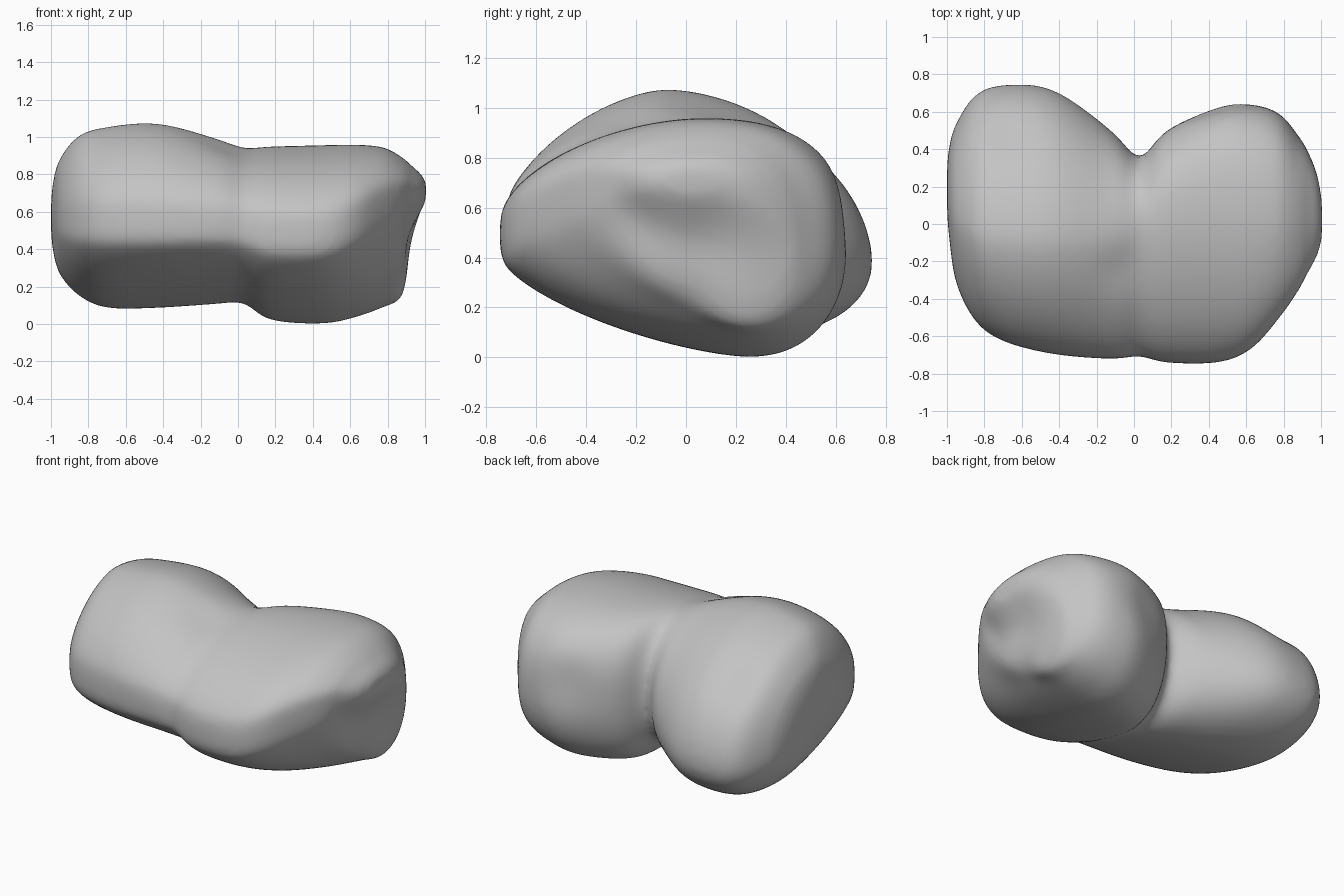
import bpy, bmesh, math
from mathutils import Vector

cube = bpy.data.objects.get("Cube")
if cube:
    bpy.data.objects.remove(cube)

# Cross-sections along x: x, front y, front z, back y, back z,
# bottom z, bottom y, top z, top y
SECTIONS = [
    (-1.0, .06, .6, .32, .52, .48, .2, .66, .15),
    (-.985, -.1, .57, .43, .45, .37, .24, .78, .08),
    (-.95, -.32, .55, .54, .42, .26, .26, .89, .02),
    (-.85, -.52, .54, .69, .4, .15, .26, 1.01, -.04),
    (-.7, -.63, .54, .745, .39, .085, .25, 1.055, -.07),
    (-.43, -.7, .54, .72, .4, .085, .2, 1.075, -.08),
    (-.12, -.725, .54, .5, .47, .105, .08, .995, -.08),
    (.03, -.71, .52, .355, .5, .11, 0, .943, -.04),
    (.17, -.745, .48, .5, .5, .02, .18, .95, .02),
    (.45, -.745, .48, .64, .5, 0, .26, .957, .06),
    (.63, -.67, .54, .645, .48, .035, .27, .96, .06),
    (.78, -.5, .63, .59, .47, .09, .26, .945, .05),
    (.88, -.36, .68, .47, .48, .15, .22, .89, .04),
    (.925, -.28, .7, .4, .55, .4, .14, .85, .03),
    (.98, -.18, .7, .27, .65, .57, .05, .8, .02),
    (1.01, -.08, .7, .12, .69, .65, 0, .75, 0),
]
RING, STEPS = 72, 6
NOSE = .075     # half height of the blunt front, as a share of the section

# Fullness of each quarter (front top, front bottom, back top, back bottom)
LEFT_HAND, RIGHT_HAND = (1.6, 1.42, 1.8, 2.2), (1.75, 1.45, 2.5, 2.3)

# Gentle bumps and dents: centre, radius, push
DENTS = [
    ((.92, .08, .5), .15, (-.03, 0, 0)),
    ((.9, -.2, .55), .14, (-.025, 0, 0)),
    ((.88, .02, .2), .1, (-.02, 0, .02)),
    ((.45, .62, .58), .16, (0, -.035, 0)),
    ((-.68, .5, .85), .13, (0, -.01, -.03)),
    ((-.08, -.25, .96), .1, (0, 0, -.02)),
]


def spline(a, b, c, d, t):
    return tuple(q + .5 * t * (r - p + t * (2 * p - 5 * q + 4 * r - s
                 + t * (3 * (q - r) + s - p))) for p, q, r, s in zip(a, b, c, d))


def extend(u, v):
    return tuple(2 * p - q for p, q in zip(u, v))


def outline(sec):
    """Closed outline with a different fullness in each quarter."""
    x, fy, fz, by, bz, lo, ly, hi, hy = sec
    mix = min(max((x + .15) / .3, 0), 1)
    blunt = NOSE * (hi - lo)
    pts = []
    for i in range(RING):
        a = math.tau * (i + .5) / RING
        c, s = math.cos(a), math.sin(a)
        side = (by, bz) if c > 0 else (fy, fz + math.copysign(blunt, s))
        end = (ly, lo) if s < 0 else (hy, hi)
        quarter = 2 * (c > 0) + (s < 0)
        power = LEFT_HAND[quarter] * (1 - mix) + RIGHT_HAND[quarter] * mix
        u, v = abs(c) ** (2 / power), abs(s) ** (2 / power)
        pts.append(Vector((x, end[0] + (side[0] - end[0]) * u,
                           side[1] + (end[1] - side[1]) * v)))
    return pts


def dent(p):
    moved = p.copy()
    for centre, radius, push in DENTS:
        fall = math.exp(-((p - Vector(centre)).length / radius) ** 2)
        moved += Vector(push) * fall
    return moved


# Interpolate the sections and skin them
keys = [extend(SECTIONS[0], SECTIONS[1])] + SECTIONS + [extend(SECTIONS[-1], SECTIONS[-2])]
sections = [spline(*keys[i:i + 4], k / STEPS)
            for i in range(len(keys) - 3) for k in range(STEPS)] + [SECTIONS[-1]]
bm = bmesh.new()
rings = [[bm.verts.new(dent(p)) for p in outline(s)] for s in sections]
for near, far in zip(rings, rings[1:]):
    for i in range(RING):
        j = (i + 1) % RING
        bm.faces.new((near[i], near[j], far[j], far[i]))

# Close both ends with a fan
for ring in (rings[0], rings[-1]):
    cap = bm.faces.new(ring)
    bmesh.ops.poke(bm, faces=[cap])
for _ in range(4):
    bmesh.ops.smooth_vert(bm, verts=bm.verts, factor=.5,
                          use_axis_x=True, use_axis_y=True, use_axis_z=True)
bmesh.ops.recalc_face_normals(bm, faces=bm.faces)
for face in bm.faces:
    face.smooth = True

mesh = bpy.data.meshes.new("two_lobed_rock")
bm.to_mesh(mesh)
bm.free()
rock = bpy.data.objects.new("two_lobed_rock", mesh)
bpy.context.collection.objects.link(rock)

# Even out the surface with a fine remesh
remesh = rock.modifiers.new("even_surface", 'REMESH')
remesh.mode = 'VOXEL'
remesh.voxel_size = .02
remesh.use_smooth_shade = True
soften = rock.modifiers.new("soften", 'SMOOTH')
soften.factor = .5
soften.iterations = 8

# Plain stone colour
stone = bpy.data.materials.new("stone_grey")
stone.use_nodes = True
colour = (.55, .55, .55, 1)
stone.diffuse_color = colour
stone.node_tree.nodes["Principled BSDF"].inputs["Base Color"].default_value = colour
mesh.materials.append(stone)
